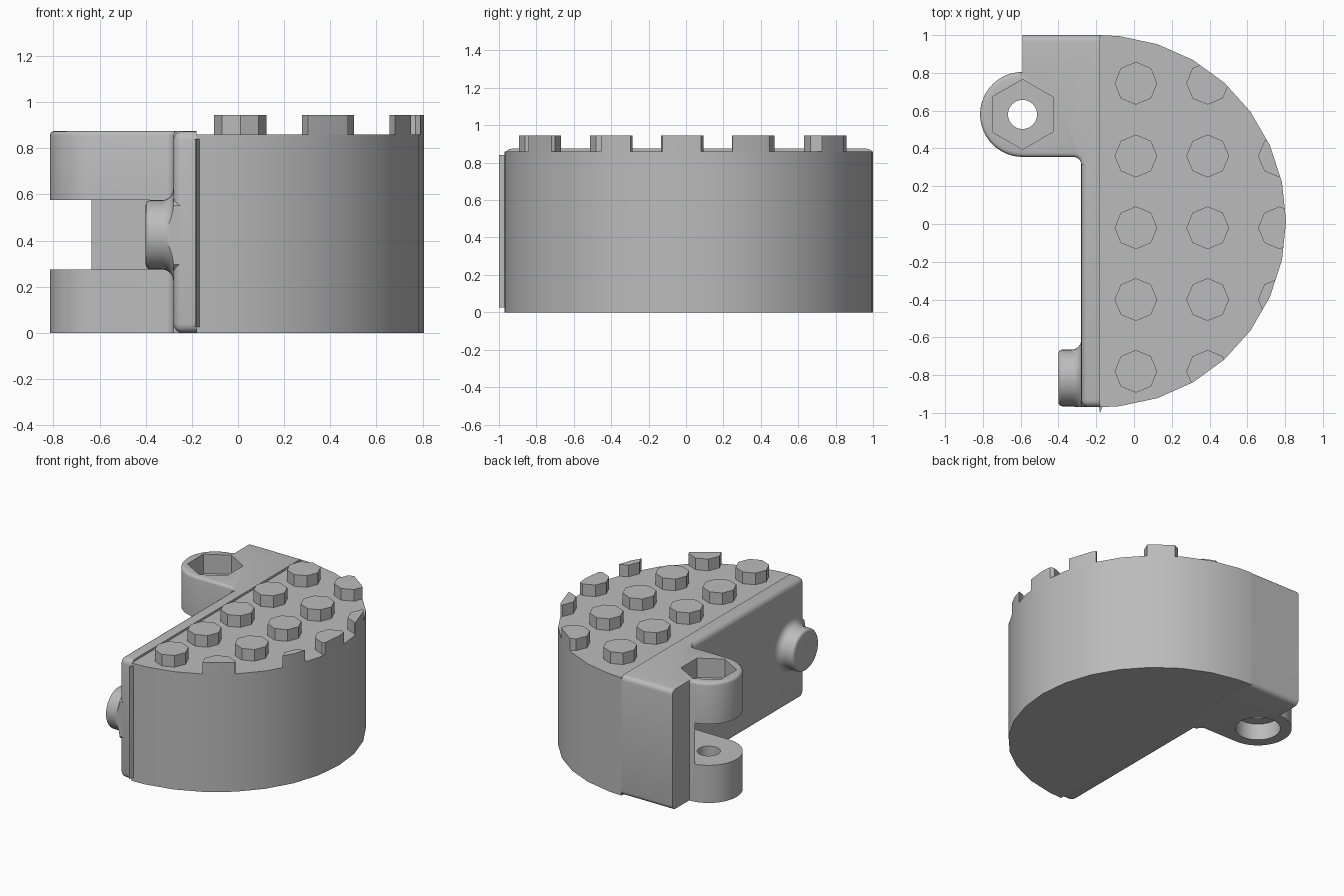
import bpy, bmesh, math

if "Cube" in bpy.data.objects:
    bpy.data.objects.remove(bpy.data.objects["Cube"])

GREY = bpy.data.materials.new("plain grey")
GREY.diffuse_color = (0.5, 0.5, 0.5, 1)
GREY.use_nodes = True
GREY.node_tree.nodes["Principled BSDF"].inputs["Base Color"].default_value = GREY.diffuse_color
CX, CY = -0.18, 0.015          # centre of the half-round body
LX, LY = -0.59, 0.58           # centre of the hinge lug


def arc(cx, cy, r, a0, a1, n):
    return [(cx + r * math.cos(math.radians(a0 + (a1 - a0) * i / n)),
             cy + r * math.sin(math.radians(a0 + (a1 - a0) * i / n))) for i in range(n + 1)]


def add_prism(bm, pts, z0, z1):
    lo = [bm.verts.new((x, y, z0)) for x, y in pts]
    hi = [bm.verts.new((x, y, z1)) for x, y in pts]
    n = len(pts)
    bm.faces.new(lo[::-1])
    bm.faces.new(hi)
    for i in range(n):
        bm.faces.new((lo[i], lo[(i + 1) % n], hi[(i + 1) % n], hi[i]))


def bevel(bm, rule, width, seg=4):
    edges = [e for e in bm.edges if rule(e.verts[0].co, e.verts[1].co)]
    bmesh.ops.bevel(bm, geom=edges, offset=width, segments=seg, profile=0.5, affect='EDGES')


def finish(bm, name):
    bmesh.ops.recalc_face_normals(bm, faces=bm.faces)
    me = bpy.data.meshes.new(name)
    bm.to_mesh(me)
    bm.free()
    ob = bpy.data.objects.new(name, me)
    bpy.context.collection.objects.link(ob)
    me.materials.append(GREY)
    return ob


def prism(name, pts, z0, z1):
    bm = bmesh.new()
    add_prism(bm, pts, z0, z1)
    return finish(bm, name)


def boolean(ob, cutter, op):
    mod = ob.modifiers.new("cut", 'BOOLEAN')
    mod.operation, mod.object, mod.solver = op, cutter, 'EXACT'
    bpy.context.view_layer.objects.active = ob
    bpy.ops.object.modifier_apply(modifier=mod.name)
    bpy.data.objects.remove(cutter, do_unlink=True)


def box(x0, x1, y0, y1):
    return [(x0, y0), (x1, y0), (x1, y1), (x0, y1)]


def same(a, b, axis, value):
    return abs(a[axis] - value) < 1e-4 and abs(b[axis] - value) < 1e-4


# Half-round body, 12 degree facets
half = [(CX, CY - 0.985)] + arc(CX, CY, 0.985, -84, 84, 14) + [(CX, CY + 0.985)]
body = prism("half_round_body", half, 0, 0.86)

# Octagonal studs, trimmed by the body outline
bm = bmesh.new()
for x in (0.01, 0.39, 0.77):
    for y in (0.745, 0.36, -0.02, -0.40, -0.78):
        if x < 0.7 or abs(y) < 0.6:
            add_prism(bm, arc(x, y, 0.113, 0, 315, 7), 0.85, 0.945)
studs = finish(bm, "studs")
boolean(studs, prism("stud_trim", half, 0.5, 1.2), 'INTERSECT')

# Straight back plate with rounded outer edges and front end
bm = bmesh.new()
add_prism(bm, box(-0.28, -0.18, -0.97, 0.33), 0, 0.875)
bevel(bm, lambda a, b: same(a, b, 1, -0.97) and not same(a, b, 0, -0.18)
      or same(a, b, 0, -0.28) and abs(a.y - b.y) > 0.1, 0.04)
plate = finish(bm, "back_plate")

# Thin lip at the front end of the plate
lip = prism("front_lip", [(-0.187, -0.96), (-0.18, -1.0), (-0.163, -0.96)], 0.025, 0.84)

# Hinge block: lug outline plus square block, rounded at the far end
outline = ([(LX, 1.0)] + arc(LX, LY, 0.225, 90, 270, 24)
           + arc(-0.32, 0.315, 0.04, 90, 0, 5) + [(-0.18, 0.315), (-0.18, 1.0)])
bm = bmesh.new()
add_prism(bm, outline, 0, 0.875)
bevel(bm, lambda a, b: same(a, b, 1, 1.0) and abs(a.x - b.x) > 0.1, 0.035)
bevel(bm, lambda a, b: same(a, b, 2, 0.875) and max(a.y, b.y) < 0.81
      and not same(a, b, 1, 0.315), 0.02, 3)
hinge = finish(bm, "hinge_block")
boolean(hinge, prism("slot", box(-1, -0.28, 0, 0.8), 0.275, 0.575), 'DIFFERENCE')
for name, r, start, n, z0, z1 in (("pin_hole", 0.077, 0, 32, -0.1, 1.0),
                                  ("hex_recess", 0.185, 30, 6, 0.735, 1.0),
                                  ("round_recess", 0.15, 0, 32, -0.1, 0.12)):
    ring = arc(LX, LY, r, start, start + 360, n)[:-1]
    boolean(hinge, prism(name, ring, z0, z1), 'DIFFERENCE')

# Round locking knob with flared foot, trimmed at the plate end
profile = ([(-0.27, 0.205)] + [(-0.33 + y, 0.20 + x) for x, y in arc(0, 0, 0.05, 0, 90, 6)][::1])
profile = [(-0.25, 0.2)] + [(x, r) for x, r in arc(-0.33, 0.2, 0.05, 0, -90, 6)]
profile += [(x, r) for x, r in arc(-0.38, 0.13, 0.02, 90, 180, 4)]
bm = bmesh.new()
N = 40
rings = [[bm.verts.new((x, -0.815 + r * math.cos(2 * math.pi * i / N),
                        0.425 + r * math.sin(2 * math.pi * i / N))) for i in range(N)]
         for x, r in profile]
for a, b in zip(rings, rings[1:]):
    for i in range(N):
        bm.faces.new((a[i], a[(i + 1) % N], b[(i + 1) % N], b[i]))
bm.faces.new(rings[0])
bm.faces.new(rings[-1])
bmesh.ops.bisect_plane(bm, geom=bm.verts[:] + bm.edges[:] + bm.faces[:],
                       plane_co=(0, -0.968, 0), plane_no=(0, -1, 0), clear_outer=True)
bmesh.ops.holes_fill(bm, edges=[e for e in bm.edges if e.is_boundary])
knob = finish(bm, "locking_knob")

# Smooth curved sides, keep hard edges
for ob in (body, studs, plate, lip, hinge, knob):
    bpy.ops.object.select_all(action='DESELECT')
    ob.select_set(True)
    bpy.context.view_layer.objects.active = ob
    bpy.ops.object.shade_smooth_by_angle(angle=math.radians(32))
